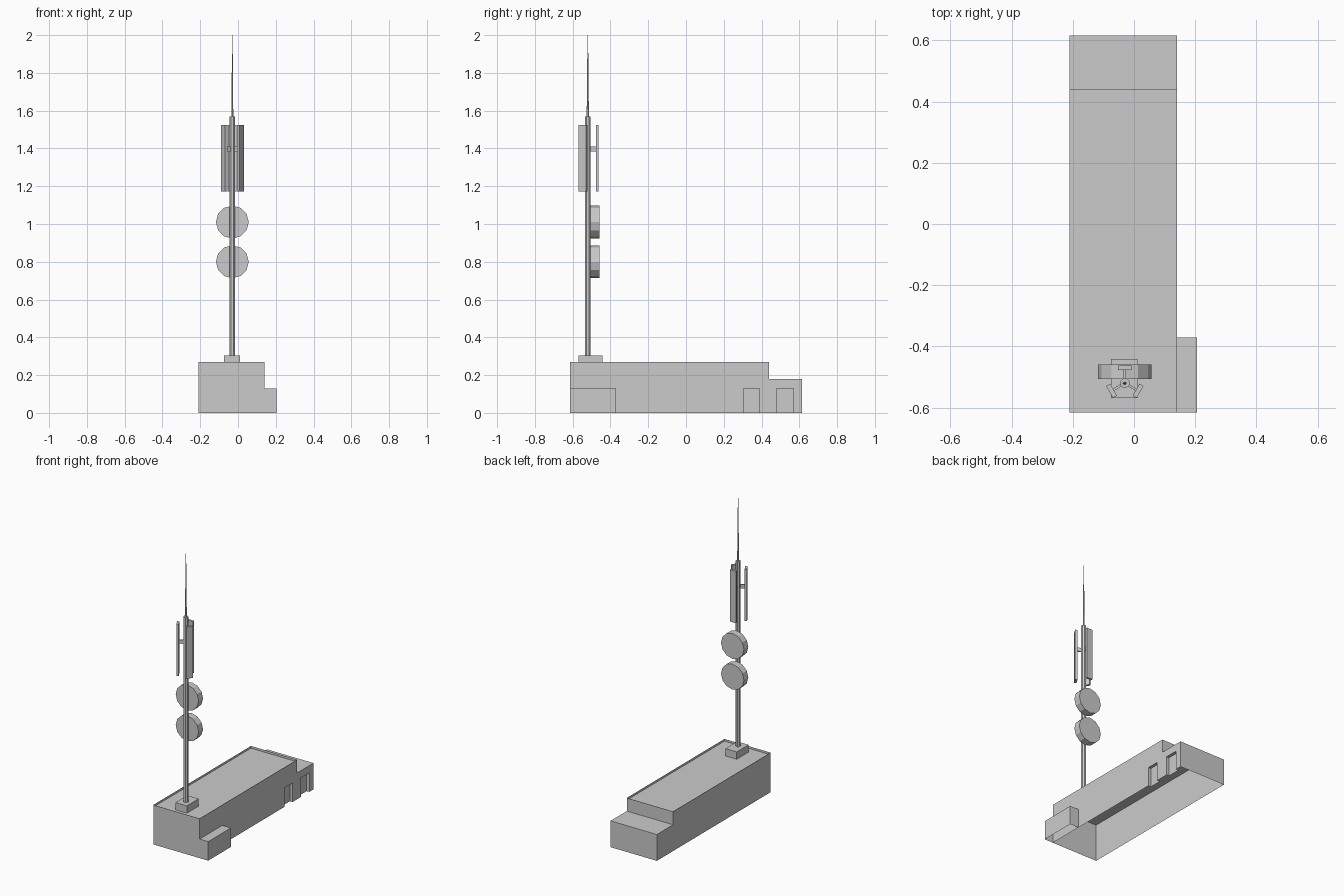
import bpy, bmesh
from math import pi, sin, cos
from mathutils import Matrix, Vector

if "Cube" in bpy.data.objects:
    bpy.data.objects.remove(bpy.data.objects["Cube"])

MX, MY = -0.03, -0.52          # mast axis
X0, X1 = -0.21, 0.14           # building sides
DOORS = [(0.305, 0.39), (0.48, 0.57)]
DOOR_H, DOOR_D = 0.13, 0.02


def finish(name, bm, weld=True):
    if weld:
        bmesh.ops.remove_doubles(bm, verts=bm.verts, dist=1e-5)
    me = bpy.data.meshes.new(name)
    bm.to_mesh(me)
    bm.free()
    ob = bpy.data.objects.new(name, me)
    bpy.context.collection.objects.link(ob)
    return ob


def face(bm, pts):
    return bm.faces.new([bm.verts.new(p) for p in pts])


def box(name, centre, size, angle=0.0, skip=()):
    """Box, optionally turned about z, leaving out faces by outward normal."""
    bm = bmesh.new()
    bmesh.ops.create_cube(bm, size=1)
    bm.normal_update()
    gone = [f for f in bm.faces if any(f.normal.dot(Vector(n)) > 0.9 for n in skip)]
    bmesh.ops.delete(bm, geom=gone, context='FACES')
    m = Matrix.Translation(centre) @ Matrix.Rotation(angle, 4, 'Z') @ Matrix.Diagonal((*size, 1))
    bmesh.ops.transform(bm, matrix=m, verts=bm.verts)
    return finish(name, bm)


def cone(name, centre, r1, r2, depth, sides, rot=None):
    bm = bmesh.new()
    m = Matrix.Translation(centre) @ (rot or Matrix())
    bmesh.ops.create_cone(bm, cap_ends=True, segments=sides, radius1=r1, radius2=r2,
                          depth=depth, matrix=m)
    return finish(name, bm, False)


# Building shell: stepped side profile, open underneath
prof = [(-0.615, 0), (-0.615, 0.27), (0.44, 0.27), (0.44, 0.18), (0.615, 0.18), (0.615, 0)]
bm = bmesh.new()
strips = []
for (ya, za), (yb, zb) in zip(prof, prof[1:]):
    strips.append(face(bm, [(X0, ya, za), (X1, ya, za), (X1, yb, zb), (X0, yb, zb)]))
face(bm, [(X0, y, z) for y, z in prof])

# Right wall with door openings
wall = list(prof)
for a, b in reversed(DOORS):
    wall += [(b, 0), (b, DOOR_H), (a, DOOR_H), (a, 0)]
face(bm, [(X1, y, z) for y, z in reversed(wall)])

# Door recesses
xd = X1 - DOOR_D
for a, b in DOORS:
    face(bm, [(xd, a, 0), (xd, b, 0), (xd, b, DOOR_H), (xd, a, DOOR_H)])
    face(bm, [(xd, a, 0), (xd, a, DOOR_H), (X1, a, DOOR_H), (X1, a, 0)])
    face(bm, [(xd, b, 0), (X1, b, 0), (X1, b, DOOR_H), (xd, b, DOOR_H)])
    face(bm, [(xd, a, DOOR_H), (xd, b, DOOR_H), (X1, b, DOOR_H), (X1, a, DOOR_H)])

# Roof parapet
roof = strips[1]
bmesh.ops.inset_individual(bm, faces=[roof], thickness=0.022)
ext = bmesh.ops.extrude_face_region(bm, geom=[roof])
bmesh.ops.translate(bm, vec=(0, 0, -0.015),
                    verts=[v for v in ext['geom'] if isinstance(v, bmesh.types.BMVert)])
if roof.is_valid:
    bmesh.ops.delete(bm, geom=[roof], context='FACES')
finish("building", bm)

# Side annex, open underneath and against the wall
box("annex", (0.1725, -0.4925, 0.065), (0.065, 0.245, 0.13), skip=[(0, 0, -1), (-1, 0, 0)])

# Mast with footing and tapering whip antenna
box("mast_footing", (MX - 0.002, -0.505, 0.28), (0.086, 0.128, 0.05))
cone("mast", (MX, MY, 0.9275), 0.016, 0.016, 1.285, 8, Matrix.Rotation(pi / 8, 4, 'Z'))
cone("whip_antenna", (MX, MY, 1.785), 0.006, 0.0015, 0.43, 6)

# Dish drums behind the mast
for i, z in enumerate((0.80, 1.01)):
    cone(f"dish_{i + 1}", (MX, -0.4825, z), 0.087, 0.087, 0.047, 12,
         Matrix.Rotation(pi / 2, 4, 'X'))

# Three panel antennas around the mast, each on a bracket
for i in range(3):
    a = pi / 2 + i * 2 * pi / 3
    at = lambda r, z: (MX + r * cos(a), MY + r * sin(a), z)
    box(f"panel_antenna_{i + 1}", at(0.05, 1.348), (0.015, 0.045, 0.354), a)
    box(f"panel_bracket_{i + 1}", at(0.028, 1.397), (0.032, 0.008, 0.025), a)
